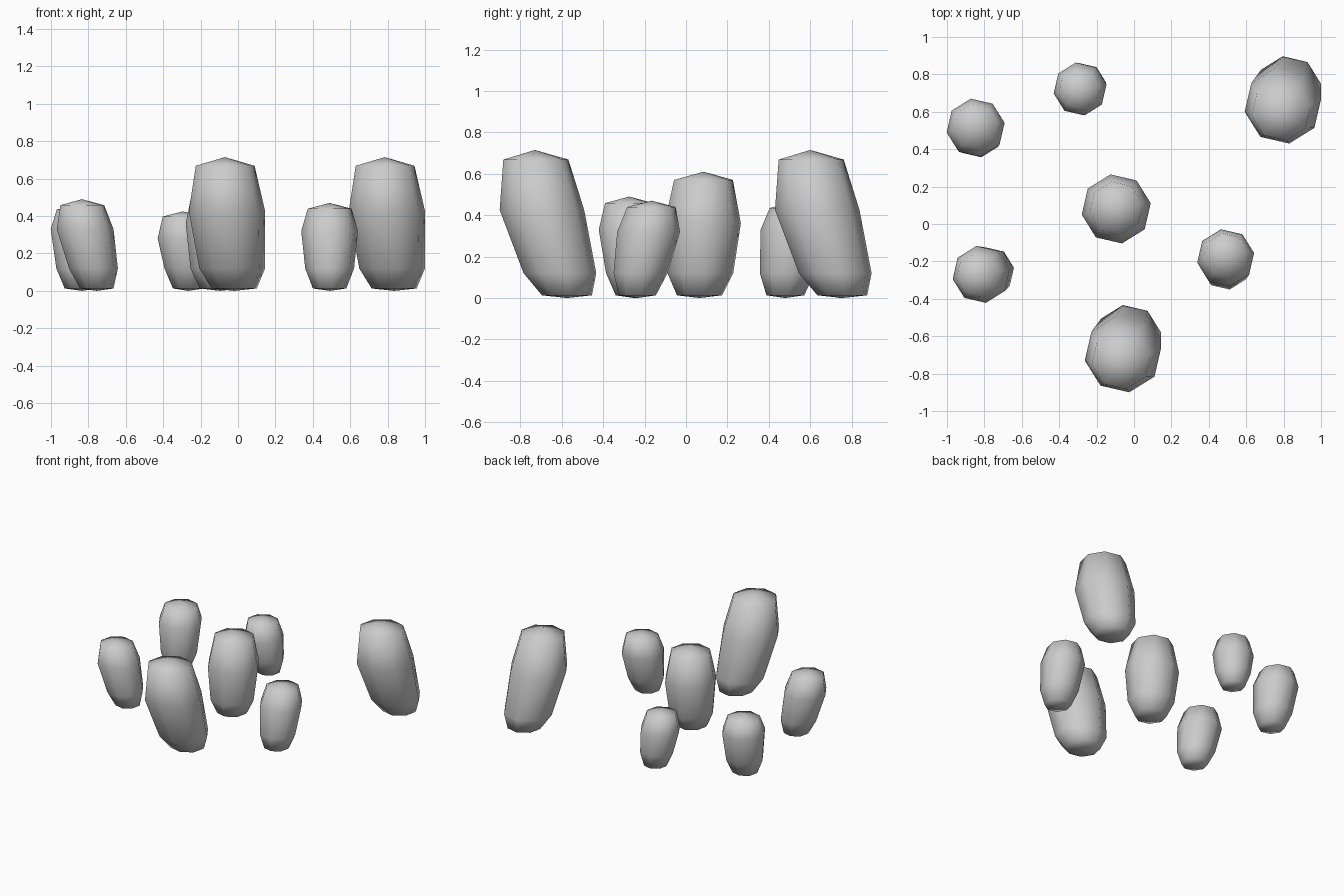
import bpy, bmesh
from math import cos, sin, pi, radians

if "Cube" in bpy.data.objects:
    bpy.data.objects.remove(bpy.data.objects["Cube"])

SIDES = 8
TURN = radians(9.5)


def stone(name, base, top, radius, mid_z, height):
    """Eight-sided leaning boulder: stacked rings closed by a point at each end."""
    # (height, radius factor, share of the lean)
    rings = [(0.013, 0.59, 0.0), (0.12, 0.86, 0.22),
             (mid_z, 1.0, 0.78), (height * 0.935, 0.77, 0.97)]
    bm = bmesh.new()
    loops = []
    for z, f, t in rings:
        cx = base[0] + (top[0] - base[0]) * t
        cy = base[1] + (top[1] - base[1]) * t
        loops.append([bm.verts.new((cx + radius * f * cos(TURN + 2 * pi * i / SIDES),
                                    cy + radius * f * sin(TURN + 2 * pi * i / SIDES), z))
                      for i in range(SIDES)])
    foot = bm.verts.new((base[0], base[1], 0))
    tip = bm.verts.new((top[0], top[1], height))
    for i in range(SIDES):
        j = (i + 1) % SIDES
        for a, b in zip(loops, loops[1:]):
            bm.faces.new((a[i], a[j], b[j], b[i]))
        bm.faces.new((foot, loops[0][j], loops[0][i]))
        bm.faces.new((tip, loops[-1][i], loops[-1][j]))
    for face in bm.faces:
        face.smooth = True
    mesh = bpy.data.meshes.new(name)
    bm.to_mesh(mesh)
    bm.free()
    bpy.context.collection.objects.link(bpy.data.objects.new(name, mesh))


# Two large leaning stones
stone("large_stone_front", (-0.02, -0.575), (-0.07, -0.73), 0.207, 0.425, 0.715)
stone("large_stone_back", (0.835, 0.755), (0.785, 0.60), 0.207, 0.425, 0.715)

# Centre stone
stone("centre_stone", (-0.095, 0.065), (-0.095, 0.085), 0.187, 0.36, 0.61)

# Four small stones
stone("small_stone_right", (0.49, -0.235), (0.49, -0.165), 0.154, 0.32, 0.47)
stone("small_stone_front_left", (-0.755, -0.25), (-0.835, -0.275), 0.154, 0.33, 0.49)
stone("small_stone_back_left", (-0.835, 0.48), (-0.85, 0.525), 0.157, 0.33, 0.465)
stone("small_stone_back", (-0.265, 0.745), (-0.295, 0.715), 0.143, 0.28, 0.425)
